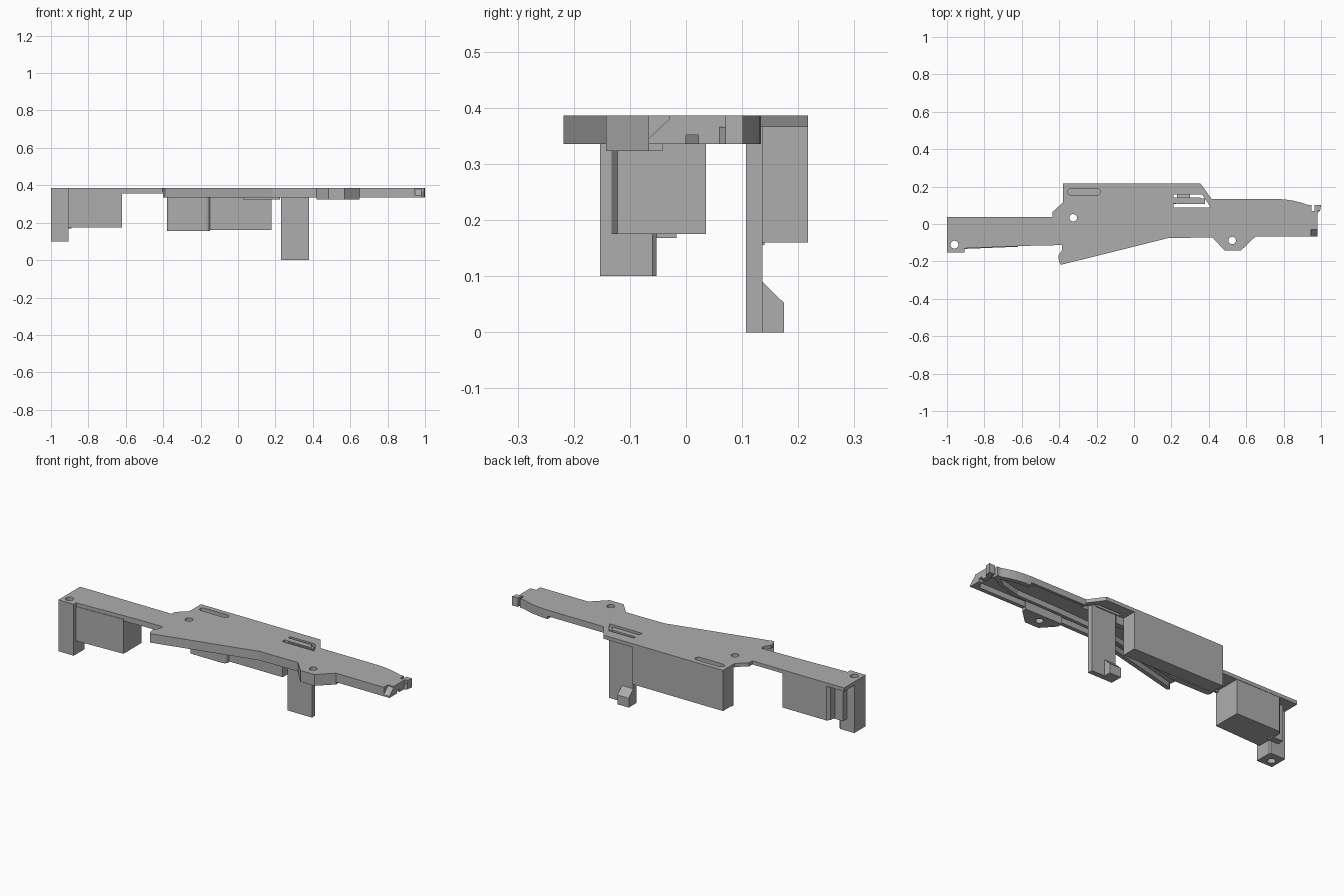
import bpy, bmesh, math
from mathutils import Vector, Matrix

cube = bpy.data.objects.get("Cube")
if cube:
    bpy.data.objects.remove(cube)

grey = bpy.data.materials.new("plain_grey")
grey.use_nodes = True
grey.diffuse_color = (0.42, 0.42, 0.42, 1)
grey.node_tree.nodes["Principled BSDF"].inputs["Base Color"].default_value = grey.diffuse_color

TOP, UNDER, RIM = 0.386, 0.366, 0.336


def prism(name, outline, lo, hi, holes=(), along_x=False):
    """Extrude a flat outline with holes along z, or a (y, z) outline along x."""
    curve = bpy.data.curves.new(name, 'CURVE')
    curve.dimensions = '2D'
    curve.fill_mode = 'BOTH'
    curve.extrude = (hi - lo) / 2
    for loop in (outline, *holes):
        spline = curve.splines.new('POLY')
        spline.points.add(len(loop) - 1)
        for point, (a, b) in zip(spline.points, loop):
            point.co = (a, b, 0, 1)
        spline.use_cyclic_u = True
    temp = bpy.data.objects.new(name, curve)
    mesh = bpy.data.meshes.new_from_object(temp)
    bpy.data.objects.remove(temp)
    bpy.data.curves.remove(curve)
    mesh.transform(Matrix.Translation((0, 0, (lo + hi) / 2)))
    if along_x:
        mesh.transform(Matrix(((0, 0, 1, 0), (1, 0, 0, 0), (0, 1, 0, 0), (0, 0, 0, 1))))
    bm = bmesh.new()
    bm.from_mesh(mesh)
    bmesh.ops.remove_doubles(bm, verts=bm.verts, dist=1e-5)
    bmesh.ops.recalc_face_normals(bm, faces=bm.faces)
    for face in bm.faces:
        face.smooth = False
    bm.to_mesh(mesh)
    bm.free()
    mesh.name = name
    mesh.materials.clear()
    mesh.materials.append(grey)
    obj = bpy.data.objects.new(name, mesh)
    bpy.context.collection.objects.link(obj)
    return obj


def box(name, x0, x1, y0, y1, z0, z1):
    return prism(name, [(x0, y0), (x1, y0), (x1, y1), (x0, y1)], z0, z1)


def stadium(x, y, r, half=0.0, n=10):
    """Circle, or a slot with round ends when half is not zero."""
    loop = []
    for side in (1, -1):
        for i in range(n + 1 if half else n):
            t = math.pi * i / n - side * math.pi / 2
            loop.append((x + side * half + r * math.cos(t), y + r * math.sin(t)))
    return loop


def wall(name, path, thick, z0, z1):
    """Thin wall along a path, thickened to the left of its direction."""
    pts = [Vector(p) for p in path]
    inner = []
    for i, p in enumerate(pts):
        before = (p - pts[i - 1]).normalized() if i else (pts[1] - p).normalized()
        after = (pts[i + 1] - p).normalized() if i < len(pts) - 1 else before
        na, nb = Vector((-before.y, before.x)), Vector((-after.y, after.x))
        inner.append(p + (na + nb) * thick / (1 + na.dot(nb)))
    return prism(name, [tuple(p) for p in pts + inner[::-1]], z0, z1)


# Edge paths shared by the plate and its rims
front_tab = [(0.42, -0.072), (0.485, -0.143), (0.57, -0.143), (0.65, -0.067)]
front_edge = [(-0.40, -0.205), (-0.39, -0.218), (0.185, -0.075), *front_tab, (0.945, -0.067)]
curved_edge = [(0.93, 0.102), (0.89, 0.115), (0.85, 0.125), (0.81, 0.131), (0.76, 0.134)]
end_lug = [(0.98, -0.03), (0.98, 0.07), (0.995, 0.07), (1, 0.102), (0.965, 0.102),
           (0.965, 0.07), (0.95, 0.07), (0.95, 0.102)]
left_edge = [(-0.905, -0.13), (-0.52, -0.115), (-0.385, -0.113)]

# Top plate with screw holes, slot and sprung tongue
holes = [stadium(-0.96, -0.11, 0.021), stadium(-0.325, 0.033, 0.02),
         stadium(0.525, -0.088, 0.02), stadium(-0.267, 0.172, 0.017, half=0.07)]
tongue_gap = [(0.21, 0.088), (0.41, 0.088), (0.365, 0.158), (0.21, 0.158),
              (0.21, 0.142), (0.355, 0.142), (0.375, 0.11), (0.21, 0.11)]
outline = [(-1, -0.153), (-0.905, -0.153), *left_edge, (-0.385, -0.14), (-0.405, -0.17),
           *front_edge, (0.945, -0.03), *end_lug, *curved_edge, (0.415, 0.134),
           (0.355, 0.217), (-0.38, 0.217), (-0.38, 0.115), (-0.435, 0.065),
           (-0.435, 0.038), (-1, 0.038)]
prism("top_plate", outline, UNDER, TOP, [*holes, tongue_gap])

# Rims and stiffening ribs below the plate
wall("front_rim", front_edge, 0.022, RIM, UNDER)
wall("left_arm_rim", left_edge, 0.015, 0.356, UNDER)
wall("curved_back_rim", curved_edge, 0.025, RIM, UNDER)
wall("straight_back_rim", [(0.76, 0.134), (0.415, 0.134)], 0.015, 0.352, UNDER)
wall("inner_rib", [(-0.36, -0.13), (0.18, -0.02), (0.5, -0.005), (0.75, 0.0),
                   (0.87, 0.03), (0.945, 0.075)], 0.018, RIM, UNDER)
box("end_rim", 0.955, 0.98, -0.03, 0.07, 0.352, UNDER)
box("end_rim_lower_front", 0.955, 0.98, -0.03, 0.0, RIM, 0.352)
box("end_rim_lower_back", 0.955, 0.98, 0.022, 0.07, RIM, 0.352)

# Sloped catch and lug at the narrow end
prism("end_catch", [(-0.067, RIM), (-0.03, RIM), (-0.03, 0.38), (-0.067, 0.345)],
      0.945, 0.98, along_x=True)
prism("end_lug", [(0.965, 0.06), (0.98, 0.06), (0.995, 0.07), (1, 0.102), (0.965, 0.102)],
      RIM, UNDER)
box("inner_lug", 0.915, 0.95, 0.07, 0.102, RIM, UNDER)

# Front tab with its screw hole, and other screw bosses
prism("front_tab", [*front_tab, (0.65, -0.042), (0.42, -0.042)], 0.323, UNDER,
      [stadium(0.525, -0.088, 0.02)])
prism("plate_boss", stadium(-0.325, 0.033, 0.036), 0.346, UNDER, [stadium(-0.325, 0.033, 0.02)])

# Screw post and box at the broad end
prism("screw_post", [(-1, -0.153), (-0.905, -0.153), (-0.905, -0.06), (-0.912, -0.053),
                     (-1, -0.053)], 0.1, UNDER, [stadium(-0.96, -0.11, 0.021)])
box("post_rib", -0.955, -0.89, -0.053, -0.017, 0.168, UNDER)
prism("end_box", [(-0.905, -0.133), (-0.63, -0.122), (-0.62, -0.122), (-0.62, 0.036),
                  (-0.89, 0.036), (-0.905, 0.02)], 0.175, UNDER)

# Long back box with a rounded bulge on its front
prism("back_box", [(0.156, 0.217), (-0.38, 0.217), (-0.38, 0.136), (0.18, 0.136),
                   (0.18, 0.217)], 0.16, UNDER)
bulge = [(-0.38, 0.14), *[(-0.36 - 0.02 * math.cos(t), 0.13 - 0.022 * math.sin(t))
                          for t in (0.0, 0.5, 1.0, 1.57)],
         *[(-0.17 + 0.02 * math.sin(t), 0.13 - 0.022 * math.cos(t))
           for t in (0.0, 0.5, 1.0, 1.57)], (-0.15, 0.14)]
prism("box_bulge", bulge, 0.156, UNDER)
box("box_ledge", 0.03, 0.225, 0.107, 0.136, 0.323, UNDER)

# Long latch leg with a chamfered hook
box("latch_leg", 0.23, 0.38, 0.107, 0.136, 0.0, 0.38)
prism("latch_hook", [(0.136, 0), (0.175, 0), (0.175, 0.052), (0.136, 0.09)],
      0.23, 0.30, along_x=True)
